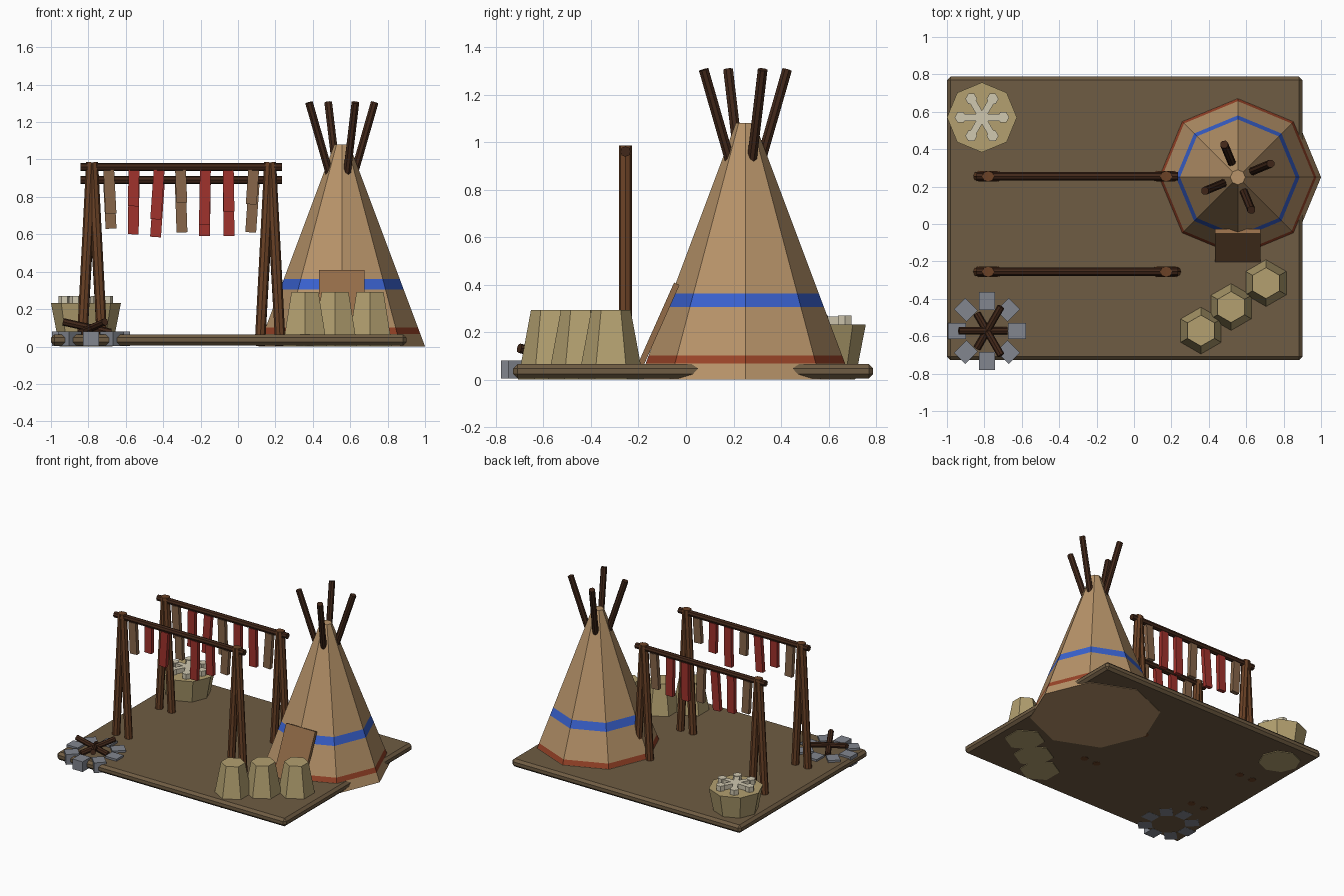
import bpy, bmesh
from math import sin, cos, pi, radians
from mathutils import Vector, Matrix

if "Cube" in bpy.data.objects:
    bpy.data.objects.remove(bpy.data.objects["Cube"])


def mat(name, hexcol):
    rgb = [int(hexcol[i:i + 2], 16) / 255 for i in (0, 2, 4)]
    lin = [c / 12.92 if c < 0.04 else ((c + 0.055) / 1.055) ** 2.4 for c in rgb]
    m = bpy.data.materials.new(name)
    m.diffuse_color = (*lin, 1)
    m.use_nodes = True
    m.node_tree.nodes["Principled BSDF"].inputs["Base Color"].default_value = m.diffuse_color
    return m


EARTH = mat("earth", "6f5c43")
HIDE = mat("hide", "b8946a")
FLAP = mat("flap", "936c48")
RED_BAND = mat("red_band", "9a4428")
BLUE_BAND = mat("blue_band", "3a62d0")
DARK_WOOD = mat("dark_wood", "412719")
WOOD = mat("wood", "6b4226")
MEAT = mat("red_strip", "a0322c")
DRIED = mat("tan_strip", "87664a")
WEAVE = mat("basket_weave", "b3a070")
BONE = mat("pale_bundle", "d0c8b0")
STONE = mat("stone", "82868f")


def finish(name, bm, mats):
    bmesh.ops.recalc_face_normals(bm, faces=bm.faces)
    me = bpy.data.meshes.new(name)
    bm.to_mesh(me)
    bm.free()
    for m in mats:
        me.materials.append(m)
    ob = bpy.data.objects.new(name, me)
    bpy.context.collection.objects.link(ob)
    return ob


def box(name, loc, size, m, axis='Z', angle=0):
    bm = bmesh.new()
    M = Matrix.Translation(loc) @ Matrix.Rotation(angle, 4, axis) @ Matrix.Diagonal((*size, 1))
    bmesh.ops.create_cube(bm, size=1, matrix=M)
    return finish(name, bm, [m])


def log(name, a, b, r, m, sides=8):
    a, b = Vector(a), Vector(b)
    d = b - a
    M = Matrix.Translation((a + b) / 2) @ d.to_track_quat('Z', 'Y').to_matrix().to_4x4()
    bm = bmesh.new()
    bmesh.ops.create_cone(bm, cap_ends=True, segments=sides, radius1=r, radius2=r,
                          depth=d.length, matrix=M)
    return finish(name, bm, [m])


def stack(name, x, y, rings, sides, mats, idx=None, phase=0):
    """Faceted solid of (radius, z) rings; idx gives a material per level."""
    bm = bmesh.new()
    loops = [[bm.verts.new((x + r * cos(phase + 2 * pi * k / sides),
                            y + r * sin(phase + 2 * pi * k / sides), z))
              for k in range(sides)] for r, z in rings]
    for i in range(len(loops) - 1):
        for k in range(sides):
            n = (k + 1) % sides
            f = bm.faces.new((loops[i][k], loops[i][n], loops[i + 1][n], loops[i + 1][k]))
            f.material_index = idx[i] if idx else 0
    bm.faces.new(loops[0][::-1])
    bm.faces.new(loops[-1])
    return finish(name, bm, mats)


# ground slab with chamfered rim
slab = box("ground_slab", (-0.05, 0.03, 0.035), (1.9, 1.515, 0.06), EARTH)
bev = slab.modifiers.new("chamfer", 'BEVEL')
bev.width, bev.segments = 0.018, 1

# tent: eight-sided cone with painted bands
TX, TY = 0.555, 0.25
levels = [0, 0.067, 0.102, 0.305, 0.362, 1.08]
stack("tent_cover", TX, TY, [(0.445 - 0.375 * z, z) for z in levels], 8,
      [HIDE, RED_BAND, BLUE_BAND], [0, 1, 0, 2, 0])
box("tent_door_flap", (TX, -0.115, 0.232), (0.242, 0.025, 0.375), FLAP, 'X', radians(-24))

# pole tips fanning out of the tent top
for k in range(4):
    a = radians(22.5 + 90 * k)
    p = [(TX + r * cos(a), TY + r * sin(a), z) for r, z in ((0.07, 0.92), (0.19, 1.305))]
    log(f"tent_pole_{k + 1}", *p, 0.022, DARK_WOOD)

# drying racks: two leg pairs, a bar and seven hanging strips each
RACKS = [("front", -0.255, 0.96, [0.71, 0.75, 0.68, 0.77, 0.65, 0.72, 0.76]),
         ("rear", 0.255, 0.89, [0.63, 0.60, 0.585, 0.61, 0.59, 0.59, 0.61])]
TILTS = [-3, 1, 4, -2, 1, -1, 4]
for label, y, h, bottoms in RACKS:
    log(f"{label}_rack_bar", (-0.842, y, h), (0.234, y, h), 0.022, DARK_WOOD)
    for side, px in (("left", -0.78), ("right", 0.172)):
        for s in (-1, 1):
            log(f"{label}_rack_{side}_leg_{(s + 3) // 2}", (px + s * 0.055, y, 0.003),
                (px + s * 0.004, y, h + 0.025), 0.028, WOOD)
    for i, low in enumerate(bottoms):
        top = h - 0.018
        box(f"{label}_rack_strip_{i + 1}", (-0.685 + i * 0.127, y, (top + low) / 2),
            (0.058, 0.03, top - low), DRIED if i % 3 == 0 else MEAT, 'Y', radians(TILTS[i]))

# three tapered sacks beside the tent
for i, (x, y) in enumerate([(0.706, -0.316), (0.519, -0.444), (0.358, -0.57)]):
    stack(f"sack_{i + 1}", x, y, [(0.137, 0), (0.083, 0.292)], 6, [WEAVE], phase=pi / 2)

# wide basket with pale bundles radiating on top
BX, BY = -0.813, 0.57
stack("wide_basket", BX, BY, [(0.142, 0), (0.187, 0.232)], 8, [WEAVE])
for k in range(6):
    a = k * pi / 3
    c, s = cos(a), sin(a)
    box(f"bundle_stem_{k + 1}", (BX + 0.055 * c, BY + 0.055 * s, 0.246), (0.11, 0.036, 0.04), BONE, 'Z', a)
    stack(f"bundle_end_{k + 1}", BX + 0.114 * c, BY + 0.114 * s,
          [(0.032, 0.225), (0.032, 0.27)], 6, [BONE], phase=a)

# fire pit: ring of stones and three crossed logs
FX, FY = -0.786, -0.572
for k in range(8):
    a = k * pi / 4
    box(f"fire_stone_{k + 1}", (FX + 0.16 * cos(a), FY + 0.16 * sin(a), 0.042),
        (0.095, 0.085, 0.076), STONE, 'Z', a)
for k in range(3):
    a = pi + k * 2 * pi / 3
    log(f"fire_log_{k + 1}", (FX - 0.107 * cos(a), FY - 0.107 * sin(a), 0.075),
        (FX + 0.15 * cos(a), FY + 0.15 * sin(a), 0.132), 0.02, DARK_WOOD)
